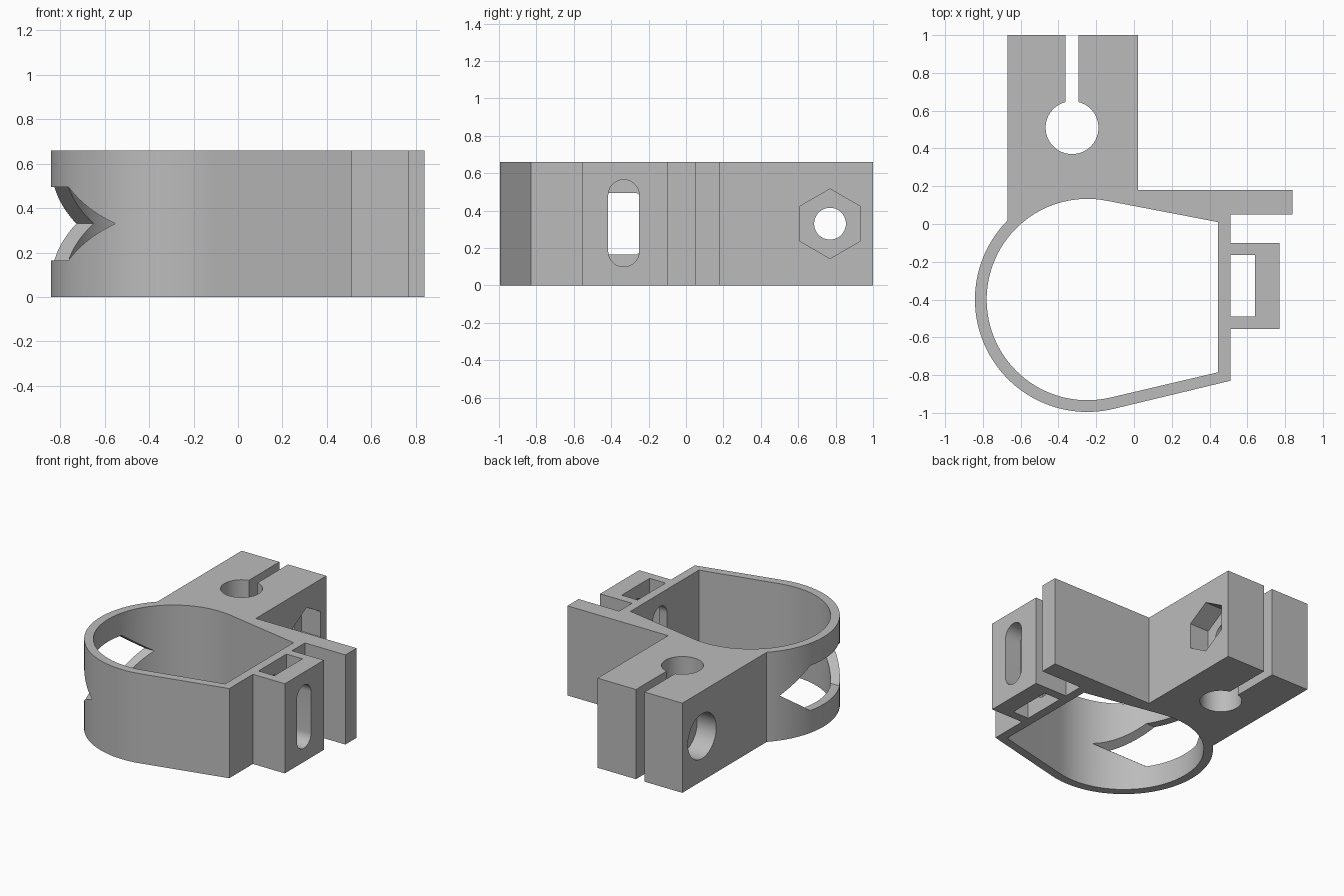
import bpy, bmesh, math
from mathutils import Matrix, Vector

if "Cube" in bpy.data.objects:
    bpy.data.objects.remove(bpy.data.objects["Cube"])

H = 0.66                        # height of the bracket
C = Vector((-0.247, -0.40))     # centre of the round loop
R_OUT, R_IN = 0.595, 0.533

grey = bpy.data.materials.new("plain grey")
grey.diffuse_color = (0.5, 0.5, 0.5, 1)
grey.use_nodes = True
grey.node_tree.nodes["Principled BSDF"].inputs["Base Color"].default_value = grey.diffuse_color


def arc(c, r, a0, a1, n):
    return [(c[0] + r * math.cos(a0 + (a1 - a0) * i / n),
             c[1] + r * math.sin(a0 + (a1 - a0) * i / n)) for i in range(n + 1)]


def tangent_angle(p, r, side):
    """Angle on the loop circle where the line from p touches it."""
    d = Vector(p) - C
    return math.atan2(d.y, d.x) + side * math.acos(r / d.length)


def prism(name, pts, lo, hi, along_x=False):
    """Extrude a profile along z, or a (y, z) profile along x."""
    bm = bmesh.new()
    face = bm.faces.new([bm.verts.new((x, y, lo)) for x, y in pts])
    ext = bmesh.ops.extrude_face_region(bm, geom=[face])
    verts = [g for g in ext["geom"] if isinstance(g, bmesh.types.BMVert)]
    bmesh.ops.translate(bm, verts=verts, vec=(0, 0, hi - lo))
    if along_x:                 # (a, b, c) -> (c, a, b)
        m = Matrix(((0, 0, 1, 0), (1, 0, 0, 0), (0, 1, 0, 0), (0, 0, 0, 1)))
        bmesh.ops.transform(bm, matrix=m, verts=bm.verts)
    bmesh.ops.recalc_face_normals(bm, faces=bm.faces)
    mesh = bpy.data.meshes.new(name)
    bm.to_mesh(mesh)
    bm.free()
    mesh.materials.append(grey)
    ob = bpy.data.objects.new(name, mesh)
    bpy.context.collection.objects.link(ob)
    return ob


TAU = 2 * math.pi

# Outer outline: loop, front wall, strap lug, side arm, clamp block with keyhole
start = math.atan2(0.418, -0.423)
end = tangent_angle((0.51, -0.83), R_OUT, -1) + TAU
key, half = Vector((-0.328, 0.51)), 0.035
gap = math.asin(half / 0.14)
outline = arc(C, R_OUT, start, end, 64)
outline += [(0.51, -0.83), (0.51, -0.555), (0.77, -0.555), (0.77, -0.10),
            (0.51, -0.10), (0.51, 0.05), (0.84, 0.05), (0.84, 0.18),
            (0.02, 0.18), (0.02, 1.0), (key.x + half, 1.0)]
outline += arc(key, 0.14, math.pi / 2 - gap, math.pi / 2 + gap - TAU, 48)
outline += [(key.x - half, 1.0), (-0.67, 1.0)]
bracket = prism("clamp_bracket", outline, 0, H)

# Main cavity
top, bottom = (0.445, 0.01), (0.445, -0.785)
cavity = arc(C, R_IN, tangent_angle(top, R_IN, 1),
             tangent_angle(bottom, R_IN, -1) + TAU, 64) + [bottom, top]

# Rounded slot through the lug and wall, in (y, z)
slot = (arc((-0.333, 0.482), 0.083, 0, math.pi, 20)
        + arc((-0.333, 0.183), 0.083, math.pi, TAU, 20))

# Wide six-sided window in the round side, in (y, z)
window = [(-0.48 + 0.431 * math.cos(i * math.pi / 3),
           0.33 + 0.191 * math.sin(i * math.pi / 3)) for i in range(6)]

bolt = (0.77, 0.33)
nut = arc(bolt, 0.186, math.pi / 6, math.pi / 6 + TAU, 6)[:-1]

cutters = [
    prism("cavity_cutter", cavity, -0.1, H + 0.1),
    prism("pocket_cutter", [(0.51, -0.49), (0.64, -0.49), (0.64, -0.165),
                            (0.51, -0.165)], -0.1, H + 0.1),
    prism("slot_cutter", slot, 0.3, 0.9, True),
    prism("window_cutter", window, -1.0, -0.2, True),
    prism("bolt_cutter", arc(bolt, 0.085, 0, TAU, 40)[:-1], -0.8, 0.2, True),
    prism("bolt_head_cutter", arc(bolt, 0.165, 0, TAU, 48)[:-1], -0.8, -0.515, True),
    prism("nut_cutter", nut, -0.135, 0.2, True),
]

# Cut every opening, then drop the cutters
bpy.context.view_layer.objects.active = bracket
bracket.select_set(True)
for cutter in cutters:
    cutter.hide_render = True
    mod = bracket.modifiers.new(cutter.name, 'BOOLEAN')
    mod.operation = 'DIFFERENCE'
    mod.solver = 'EXACT'
    mod.object = cutter
    bpy.ops.object.modifier_apply(modifier=mod.name)
    bpy.data.objects.remove(cutter)

bpy.ops.object.shade_smooth_by_angle(angle=math.radians(12))
